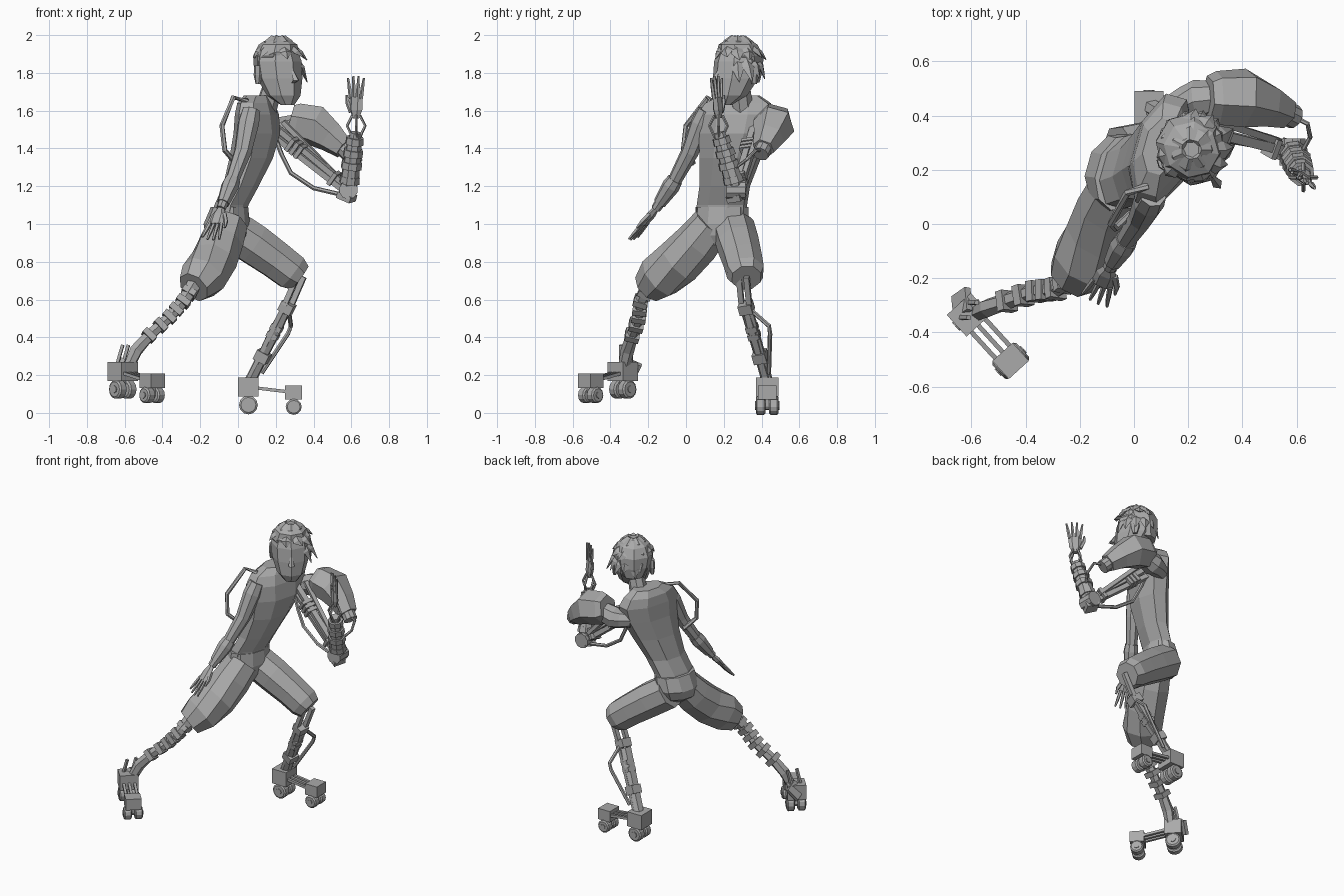
import bpy, bmesh, math, random
from mathutils import Vector

random.seed(4)
UP = Vector((0, 0, 1))

cube = bpy.data.objects.get("Cube")
if cube:
    bpy.data.objects.remove(cube, do_unlink=True)

grey = bpy.data.materials.new("plain grey")
grey.use_nodes = True
shade = (0.4, 0.4, 0.4, 1)
grey.diffuse_color = shade
grey.node_tree.nodes["Principled BSDF"].inputs["Base Color"].default_value = shade


def loft(name, points, radii, sides=8, across=(.3, 1, .2), axis=None, turn=0.0):
    """Skin a row of elliptical rings placed along a path."""
    points = [Vector(p) for p in points]
    if not isinstance(radii, (list, tuple)):
        radii = [radii] * len(points)
    bm = bmesh.new()
    rings = []
    last = len(points) - 1
    for i, (point, radius) in enumerate(zip(points, radii)):
        a, b = radius if isinstance(radius, tuple) else (radius, radius)
        t = Vector(axis) if axis else points[min(i + 1, last)] - points[max(i - 1, 0)]
        t.normalize()
        u = Vector(across)
        u = (u - t * u.dot(t)).normalized()
        v = t.cross(u)
        angles = [turn + math.tau * k / sides for k in range(sides)]
        rings.append([bm.verts.new(point + u * a * math.cos(q) + v * b * math.sin(q)) for q in angles])
    for low, high in zip(rings, rings[1:]):
        for k in range(sides):
            n = (k + 1) % sides
            bm.faces.new((low[k], low[n], high[n], high[k]))
    bm.faces.new(rings[0][::-1])
    bm.faces.new(rings[-1])
    bmesh.ops.recalc_face_normals(bm, faces=bm.faces)
    mesh = bpy.data.meshes.new(name)
    bm.to_mesh(mesh)
    bm.free()
    mesh.materials.append(grey)
    obj = bpy.data.objects.new(name, mesh)
    bpy.context.collection.objects.link(obj)


def bar(name, start, end, width, depth, across=(.3, 1, .2)):
    """Square bar between two points."""
    size = (width * math.sqrt(.5), depth * math.sqrt(.5))
    loft(name, [start, end], [size, size], 4, across, turn=math.pi / 4)


def along(path, f):
    """Point at fraction f of a path."""
    path = [Vector(p) for p in path]
    place = f * (len(path) - 1)
    i = min(int(place), len(path) - 2)
    return path[i].lerp(path[i + 1], place - i)


def collars(name, path, fractions, width, length):
    """Square blocks threaded on a path."""
    for f in fractions:
        c = along(path, f)
        d = (along(path, min(f + .05, 1)) - along(path, max(f - .05, 0))).normalized()
        bar(name, c - d * length / 2, c + d * length / 2, width, width)


def hand(name, wrist, direction, across, length):
    """Flat palm with four fingers and a thumb."""
    wrist = Vector(wrist)
    d, s = Vector(direction).normalized(), Vector(across).normalized()
    palm = wrist + d * length * .5
    loft(name + "_palm", [wrist, wrist + d * length * .2, palm],
         [(.02, .016), (.04, .02), (.042, .014)], 6, s)
    for k in (-1.5, -.5, .5, 1.5):
        root = palm + s * k * .022
        tip = root + d * length * (.52 - abs(k) * .05) + s * k * .012
        loft(name + "_finger", [root - d * .01, root.lerp(tip, .5), tip], [.011, .01, .006], 5, s)
    root = wrist + d * length * .15 - s * .03
    loft(name + "_thumb", [root, root + d * .05 - s * .025, root + d * .09 - s * .03], [.014, .012, .006], 5, s)


def foot(name, rear, front, wheel):
    """Two wheeled trucks joined by three rods."""
    rear, front = Vector(rear), Vector(front)
    f = front - rear
    f.z = 0
    f.normalize()
    s = UP.cross(f)
    for part, c, size, tall, r in (("heel", rear, .12, .1, wheel), ("toe", front, .1, .075, wheel * .85)):
        bar(f"{name}_{part}_truck", c - UP * tall / 2, c + UP * tall / 2, size, size * .9, s)
        hub = c - UP * (tall / 2 + r * .9)
        bar(f"{name}_{part}_fork", hub, c, .02, .03, s)
        loft(f"{name}_{part}_axle", [hub - s * .065, hub + s * .065], r * .4, 8, UP)
        for side in (-1, 1):
            mid = hub + s * side * .035
            loft(f"{name}_{part}_wheel", [mid + s * x for x in (-.025, -.018, .018, .025)],
                 [r * .8, r, r, r * .8], 12, UP)
    for side in (-1, 0, 1):
        bar(name + "_rod", rear + s * side * .035, front + s * side * .035, .017, .017, s)


# Torso and neck
shoulders = (.27, .96, 0)
loft("torso",
     [(-.05, .19, 1.03), (-.035, .19, 1.1), (.015, .205, 1.2), (.07, .235, 1.35), (.1, .26, 1.48),
      (.1, .27, 1.58), (.095, .275, 1.64), (.1, .285, 1.68)],
     [(.14, .09), (.14, .085), (.14, .09), (.17, .11), (.205, .115), (.225, .105), (.185, .09), (.11, .065)],
     8, shoulders, UP, math.pi / 8)
loft("neck", [(.145, .3, 1.6), (.19, .285, 1.75)], [.06, .052], 8)

# Breeches
loft("breeches_seat", [(-.04, .17, .89), (-.06, .18, .94), (-.06, .19, 1.0), (-.045, .19, 1.09)],
     [(.07, .06), (.13, .11), (.15, .12), (.145, .095)], 10, shoulders, UP)
loft("right_breeches_leg",
     [(-.055, .14, 1.0), (-.09, .06, .9), (-.13, -.04, .8), (-.185, -.14, .72), (-.235, -.2, .665)],
     [.11, .122, .127, .125, .09], 8)
loft("left_breeches_leg",
     [(-.05, .25, .98), (.08, .275, .895), (.2, .3, .81), (.285, .315, .745), (.325, .32, .715)],
     [.115, .115, .107, .103, .082], 8)

# Head, turned towards the front
face = Vector((.6, -.8, 0))
ear_line = UP.cross(face)
skull = Vector((.212, .275, 0))
loft("head", [skull + face * f + UP * z for f, z in
              ((.085, 1.63), (.05, 1.68), (.015, 1.77), (0, 1.86), (0, 1.94), (0, 1.98))],
     [(.04, .03), (.09, .09), (.118, .125), (.124, .13), (.098, .1), (.04, .04)], 8, ear_line, UP)
nose = skull + face * .13 + UP * 1.76
loft("nose", [nose + UP * .05, nose + face * .03, nose - UP * .015], [.008, .02, .01], 4, ear_line, UP)
for side in (-1, 1):
    ear = skull + ear_line * side * .118 - face * .02
    loft("ear", [ear + UP * 1.74, ear + UP * 1.79, ear + UP * 1.84], [(.012, .015), (.018, .03), (.015, .025)],
         6, ear_line, UP)

# Hair cap with short crown locks, swept to longer locks on the left side and nape
loft("hair_cap", [skull + face * f + UP * z for f, z in
                  ((-.06, 1.75), (-.035, 1.82), (-.012, 1.89), (0, 1.95), (0, 1.985))],
     [(.07, .065), (.11, .104), (.126, .126), (.1, .107), (.045, .05)], 8, ear_line, UP)
for row, (z, spread, drop, count) in enumerate(((1.97, .06, .03, 7), (1.925, .105, .05, 11), (1.87, .115, .1, 14))):
    for k in range(count):
        q = math.tau * (k + row * .5) / count
        if row == 2 and not math.radians(50) < q < math.radians(215):
            continue
        out = face * math.cos(q) + ear_line * math.sin(q)
        root = skull + out * spread + UP * z
        fall = drop * random.uniform(.7, 1.25)
        sweep = ear_line * random.uniform(-.01, .04) + out * .025
        loft("hair_lock", [root - out * .03 + UP * .02, root + sweep * .3 - UP * fall * .35, root + sweep - UP * fall],
             [(.02, .012), (.034, .014), (.002, .002)], 4, UP.cross(out))

# Right arm, bare, with a wrist cuff
arm = [(.07, .11, 1.6), (.055, .08, 1.53), (.025, .02, 1.38), (-.03, -.06, 1.23), (-.09, -.16, 1.08)]
loft("right_arm", arm, [.05, .058, .047, .037, .026], 8)
loft("right_cuff", [along(arm, f) for f in (.74, .8, .95)], [.042, .048, .034], 8)
hand("right_hand", arm[-1], (-.28, -.62, -.8), (-.85, .45, .1), .215)

# Hose looping behind the right shoulder
loft("shoulder_hose", [(.05, .14, 1.65), (-.025, .115, 1.67), (-.085, 0, 1.52), (-.07, -.015, 1.39),
                       (-.01, .04, 1.32)], .014, 6)

# Left arm: armoured upper casing with a flat inner end
loft("left_shoulder_joint", [(.13, .42, 1.49), (.19, .45, 1.49), (.23, .46, 1.495), (.3, .465, 1.515)],
     [.05, .06, .072, .065], 8)
loft("left_arm_casing", [(.275, .465, 1.55), (.31, .465, 1.54), (.41, .465, 1.52), (.49, .44, 1.46), (.56, .41, 1.4)],
     [.085, .103, .112, .085, .06], 6, turn=math.pi / 6)
loft("casing_end", [(.55, .415, 1.41), (.59, .395, 1.37)], .045, 10)

# Left arm: linkage and forearm
elbow, wrist = Vector((.585, .265, 1.18)), Vector((.625, .172, 1.5))
upper = [(.2, .36, 1.49), elbow]
for lift in (-.03, .025):
    bar("left_arm_link", Vector(upper[0]) + UP * lift, elbow + UP * lift * .6, .035, .03)
bar("left_arm_cross_link", (.24, .4, 1.54), elbow + Vector((-.05, .04, .06)), .025, .025)
collars("left_arm_clamp", upper, (.22, .28, .34, .8), .075, .022)
loft("left_elbow", [elbow - Vector((0, .05, 0)), elbow + Vector((0, .05, 0))], .05, 10, UP)
bar("left_elbow_guard", (.54, .28, 1.16), (.61, .25, 1.13), .08, .035)
forearm = [elbow, wrist]
loft("left_forearm", [along(forearm, f) for f in (0, .2, .7, .95)], [.042, .05, .042, .03], 8)
for f, r in ((.12, .056), (.36, .058), (.56, .055), (.76, .05)):
    loft("left_forearm_band", [along(forearm, f), along(forearm, f + .11)], [r, r * .95], 8)
for q in range(4):
    out = Vector((math.cos(q * math.pi / 2), math.sin(q * math.pi / 2), 0))
    loft("left_wrist_strut", [wrist - UP * .04 + out * .02, wrist + UP * .02 + out * .048,
                              wrist + UP * .075 + out * .02], .008, 5)
hand("left_hand", wrist + UP * .06, (0, -.05, 1), (.8, -.55, 0), .225)
loft("underarm_hose", [(.2, .34, 1.45), (.23, .33, 1.37), (.28, .32, 1.27), (.4, .3, 1.19), (.57, .27, 1.15)], .012, 6)
loft("casing_hose", [(.58, .4, 1.39), (.64, .37, 1.39), (.65, .32, 1.34), (.61, .25, 1.29)], .009, 6)

# Right shin: a chain of blocks
shin = [(-.23, -.19, .68), (-.29, -.24, .59), (-.37, -.25, .5), (-.47, -.285, .41), (-.54, -.31, .33), (-.58, -.33, .24)]
loft("right_shin", shin, [.045, .035, .03, .032, .036, .03], 6)
collars("right_shin_block", shin, (.1, .2, .29, .38, .48, .6), .075, .034)
foot("right_foot", (-.61, -.335, .22), (-.455, -.505, .17), .05)
for x, y in ((-.645, -.345), (-.615, -.29)):
    bar("right_heel_fin", (x, y, .24), (x + .035, y, .36), .016, .016)
bar("right_heel_guard", (-.66, -.31, .2), (-.61, -.275, .27), .09, .025)

# Left shin: twin bones, clamps and a bent piston
knee, mid, ankle = Vector((.33, .3, .72)), Vector((.265, .315, .57)), Vector((.065, .43, .17))
for side in (-1, 1):
    gap = Vector((.018, .02, 0)) * side
    bar("left_knee_bone", knee + gap, mid + gap, .028, .028)
    bar("left_shin_bone", mid + gap, ankle + gap * .7, .024, .024)
lower = [mid, ankle]
collars("left_shin_block", lower, (.03, .68), .072, .055)
collars("left_shin_clamp", lower, (.3, .4), .06, .03)
loft("left_calf", [along(lower, f) for f in (.1, .3, .6, 1)], [.028, .034, .03, .032], 6)
loft("left_piston", [mid, (.28, .44, .46), (.265, .445, .42), along(lower, .9) + Vector((.04, .02, 0))], .012, 6)
foot("left_foot", (.055, .43, .137), (.295, .43, .108), .05)
